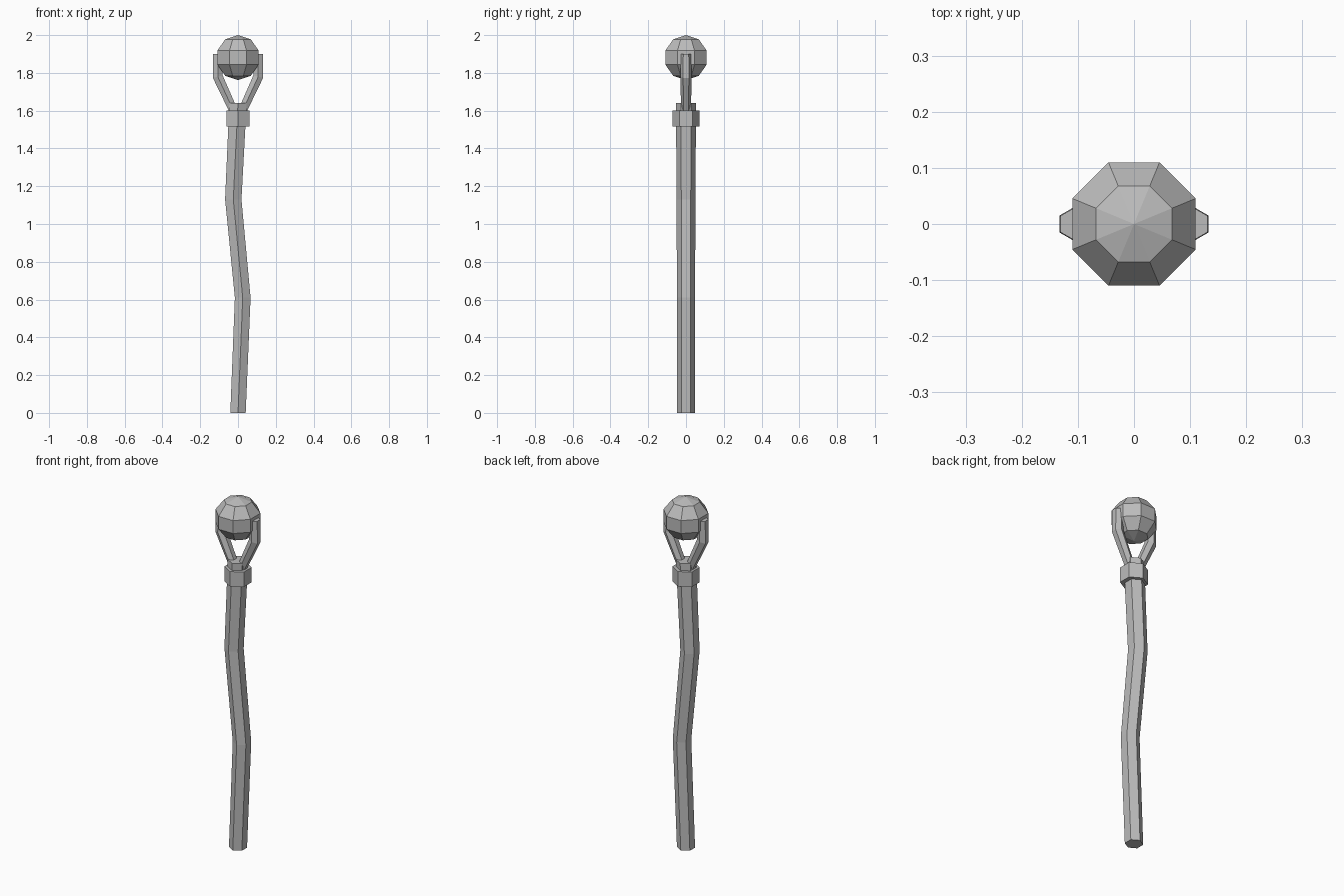
import bpy, bmesh, math

cube = bpy.data.objects.get("Cube")
if cube:
    bpy.data.objects.remove(cube, do_unlink=True)

grey = bpy.data.materials.new("plain grey")
grey.use_nodes = True
colour = (0.5, 0.5, 0.5, 1)
grey.diffuse_color = colour
grey.node_tree.nodes["Principled BSDF"].inputs["Base Color"].default_value = colour


def finish(name, bm):
    bmesh.ops.recalc_face_normals(bm, faces=bm.faces)
    mesh = bpy.data.meshes.new(name)
    bm.to_mesh(mesh)
    bm.free()
    mesh.materials.append(grey)
    obj = bpy.data.objects.new(name, mesh)
    bpy.context.collection.objects.link(obj)
    return obj


def hex_tube(name, path):
    """Loft hexagons along (x, z, radius, tilt) stations, corners facing front and back."""
    bm = bmesh.new()
    rings = []
    for x, z, r, tilt in path:
        ring = []
        for i in range(6):
            a = math.radians(30 + 60 * i)
            dx = r * math.cos(a)
            ring.append(bm.verts.new((x + dx, r * math.sin(a), z - dx * tilt)))
        rings.append(ring)
    for low, high in zip(rings, rings[1:]):
        for i in range(6):
            j = (i + 1) % 6
            bm.faces.new((low[i], low[j], high[j], high[i]))
    bm.faces.new(rings[0])
    bm.faces.new(rings[-1])
    return finish(name, bm)


# Crooked shaft and the collar near its top
hex_tube("shaft", [(0, 0, 0.047, 0), (0.025, 0.61, 0.048, 0),
                   (-0.025, 1.13, 0.05, 0), (0, 1.64, 0.053, 0)])
hex_tube("collar", [(0, 1.515, 0.071, 0), (0, 1.6, 0.071, 0)])

# Pair of bent prongs holding the orb
for name, side in (("left_prong", 1), ("right_prong", -1)):
    hex_tube(name, [(side * 0.024, 1.6, 0.026, side * 0.2),
                    (side * 0.107, 1.78, 0.03, side * 0.25),
                    (side * 0.106, 1.9, 0.029, 0)])

# Faceted orb, flat sides facing the axes
bm = bmesh.new()
bmesh.ops.create_uvsphere(bm, u_segments=8, v_segments=5, radius=1)
turn = math.radians(22.5)
for v in bm.verts:
    x, y, z = v.co
    v.co = (0.125 * (x * math.cos(turn) - y * math.sin(turn)),
            0.125 * (x * math.sin(turn) + y * math.cos(turn)),
            1.881 + 0.119 * z)
finish("orb", bm)
